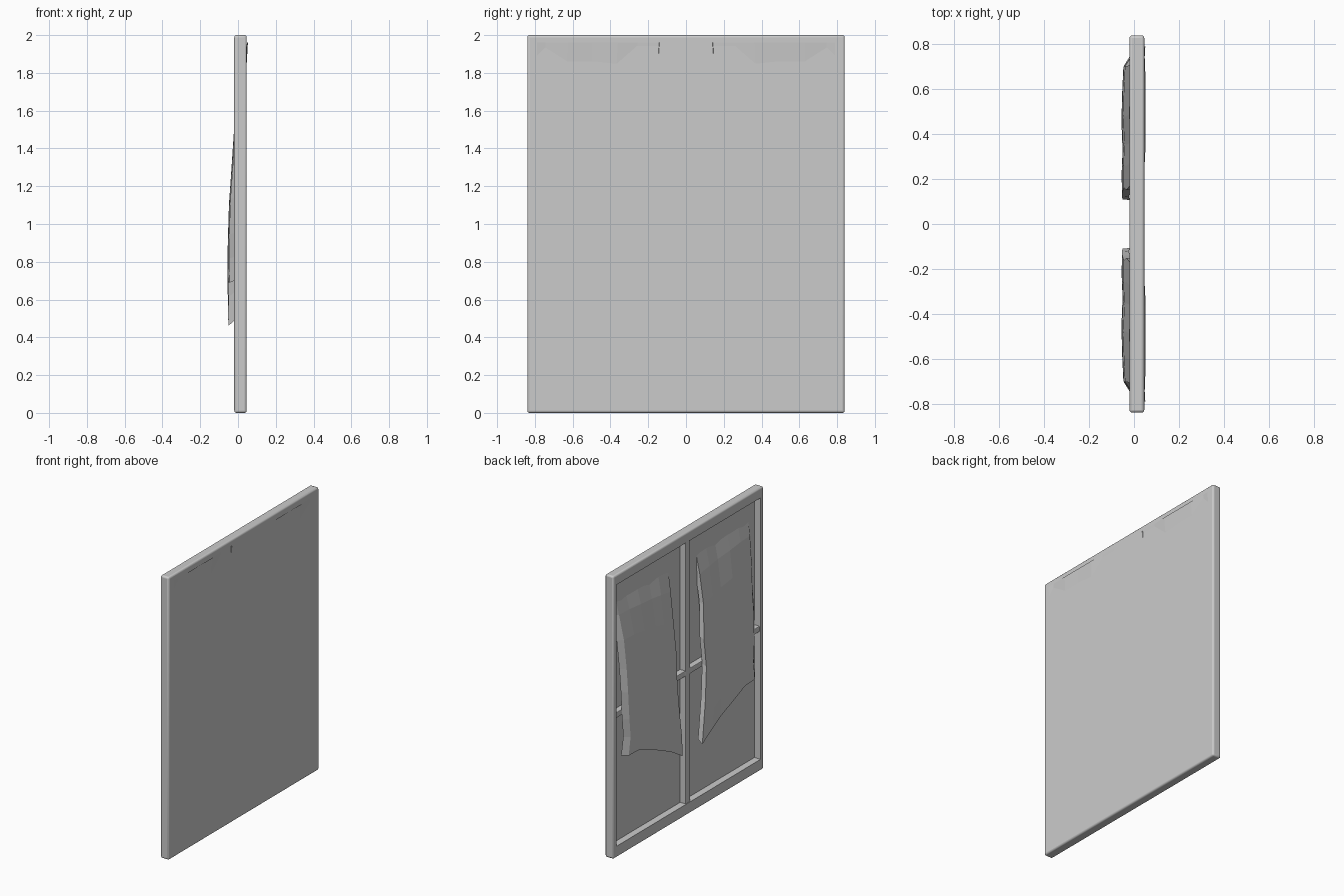
import bpy, bmesh

if "Cube" in bpy.data.objects:
    bpy.data.objects.remove(bpy.data.objects["Cube"])


def box(name, x, y, z, bevel=0.0, segs=2):
    """Box from (min, max) ranges on each axis."""
    bpy.ops.mesh.primitive_cube_add(
        size=1, location=[(a + b) / 2 for a, b in (x, y, z)])
    ob = bpy.context.object
    ob.name = name
    ob.scale = [b - a for a, b in (x, y, z)]
    bpy.ops.object.transform_apply(location=False, rotation=False, scale=True)
    if bevel:
        m = ob.modifiers.new("bevel", 'BEVEL')
        m.width, m.segments = bevel, segs
    return ob


# Outer slab, rounded edges, hollowed from the -x side so a thin pane remains
FACE, PANE = -0.02, 0.028
slab = box("window_frame", (FACE, 0.046), (-0.84, 0.84), (0, 2), 0.012, 3)
cutter = box("recess_cutter", (-0.2, PANE), (-0.805, 0.805), (0.08, 1.93))
cutter.hide_render = True
cutter.hide_set(True)
cut = slab.modifiers.new("recess", 'BOOLEAN')
cut.object, cut.operation, cut.solver = cutter, 'DIFFERENCE', 'EXACT'

# Glazing bars
box("centre_mullion", (-0.015, PANE + 0.005), (-0.025, 0.025), (0.075, 1.935), 0.005)
box("cross_bar", (-0.012, PANE + 0.005), (-0.81, 0.81), (0.98, 1.02), 0.005)

# Torn curtain: rows run from the top down as
# (height fraction, x of the sheet, inner y, outer y)
ROWS = [(0.00, 0.047, 0.14, 0.79), (0.09, 0.040, 0.15, 0.79),
        (0.22, 0.006, 0.16, 0.775), (0.36, -0.020, 0.165, 0.755),
        (0.52, -0.034, 0.15, 0.745), (0.65, -0.046, 0.16, 0.745),
        (0.80, -0.052, 0.14, 0.74), (0.90, -0.054, 0.12, 0.73),
        (1.00, -0.051, 0.107, 0.75)]
# Columns across the sheet: (width fraction, x offset, bottom edge z)
COLS = [(0.00, 0.032, 0.49), (0.004, 0.0, 0.46), (0.18, -0.001, 0.53),
        (0.34, 0.003, 0.58), (0.55, -0.002, 0.64), (0.75, 0.001, 0.69),
        (0.93, 0.006, 0.69), (1.00, 0.034, 0.70)]


def curtain(name, side):
    bm = bmesh.new()
    grid = []
    for t, x, y0, y1 in ROWS:
        row = []
        for u, dx, zb in COLS:
            # the top of the sheet pushes slightly through the pane
            push = 0.005 if t < 0.1 and 0.3 < u < 0.8 else 0.0
            curl = dx if t > 0.1 else dx * 0.1
            px = max(-0.056, min(x + curl + push, 0.053))
            py = y0 + (y1 - y0) * u
            row.append(bm.verts.new((px, side * py, 1.96 + (zb - 1.96) * t)))
        grid.append(row)
    for a, b in zip(grid, grid[1:]):
        for i in range(len(a) - 1):
            bm.faces.new((a[i], a[i + 1], b[i + 1], b[i]))
    bmesh.ops.recalc_face_normals(bm, faces=bm.faces)
    # face the sheet towards -x
    if sum(f.normal.x for f in bm.faces) > 0:
        bmesh.ops.reverse_faces(bm, faces=bm.faces)
    me = bpy.data.meshes.new(name)
    bm.to_mesh(me)
    bm.free()
    ob = bpy.data.objects.new(name, me)
    bpy.context.collection.objects.link(ob)


curtain("torn_curtain_left", 1)
curtain("torn_curtain_right", -1)

# Smooth the rounded slab edges while keeping corners crisp
bpy.ops.object.select_all(action='DESELECT')
slab.select_set(True)
bpy.context.view_layer.objects.active = slab
bpy.ops.object.shade_smooth_by_angle()
